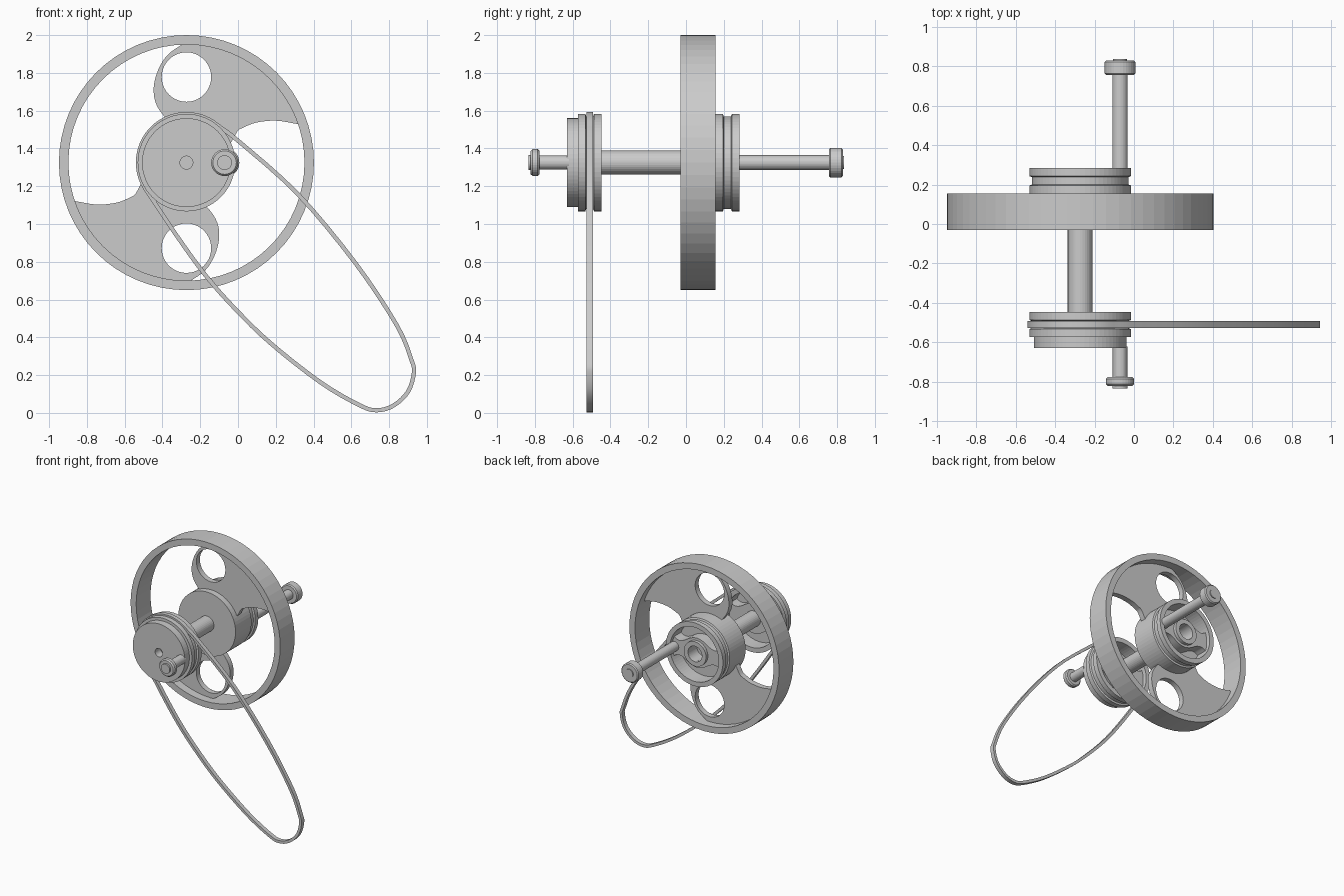
import bpy, bmesh, math
from mathutils import Vector

if "Cube" in bpy.data.objects:
    bpy.data.objects.remove(bpy.data.objects["Cube"])

CX, CZ = -0.273, 1.325     # wheel axis
PX = -0.071                # crank pin axis


def lathe(name, profile, x=CX, z=CZ, n=64):
    """Revolve a closed (radius, y) profile about a y axis."""
    bm = bmesh.new()
    rings = []
    for i in range(n):
        a = 2 * math.pi * i / n
        rings.append([bm.verts.new((x + r * math.cos(a), y, z + r * math.sin(a))) for r, y in profile])
    m = len(profile)
    for i in range(n):
        p, q = rings[i], rings[(i + 1) % n]
        for j in range(m):
            k = (j + 1) % m
            if profile[j][0] or profile[k][0]:
                bm.faces.new((p[j], p[k], q[k], q[j]))
    bmesh.ops.remove_doubles(bm, verts=bm.verts, dist=1e-5)
    bmesh.ops.recalc_face_normals(bm, faces=bm.faces)
    me = bpy.data.meshes.new(name)
    bm.to_mesh(me)
    bm.free()
    ob = bpy.data.objects.new(name, me)
    bpy.context.collection.objects.link(ob)
    return ob


def plate(name, loops, y0, y1):
    """Extrude flat (x, z) outlines between y0 and y1; inner loops become holes."""
    cu = bpy.data.curves.new(name, 'CURVE')
    cu.dimensions = '2D'
    cu.fill_mode = 'BOTH'
    cu.extrude = (y1 - y0) / 2
    for pts in loops:
        s = cu.splines.new('POLY')
        s.points.add(len(pts) - 1)
        for p, (x, z) in zip(s.points, pts):
            p.co = (x, z, 0, 1)
        s.use_cyclic_u = True
    ob = bpy.data.objects.new(name, cu)
    bpy.context.collection.objects.link(ob)
    ob.rotation_euler.x = math.pi / 2
    ob.location.y = (y0 + y1) / 2
    bpy.ops.object.select_all(action='DESELECT')
    ob.select_set(True)
    bpy.context.view_layer.objects.active = ob
    bpy.ops.object.convert(target='MESH')


def arc(x, z, r, a0, a1, n):
    return [(x + r * math.cos(math.radians(a0 + (a1 - a0) * i / n)),
             z + r * math.sin(math.radians(a0 + (a1 - a0) * i / n))) for i in range(n + 1)]


def smooth(pts, steps=4):
    """Open Catmull-Rom curve through the points."""
    v = [Vector(p) for p in pts]
    v = [2 * v[0] - v[1]] + v + [2 * v[-1] - v[-2]]
    out = []
    for a, b, c, d in zip(v, v[1:], v[2:], v[3:]):
        for i in range(steps):
            t = i / steps
            out.append(tuple(0.5 * (2 * b + (c - a) * t + (2 * a - 5 * b + 4 * c - d) * t * t
                                    + (3 * b - a - 3 * c + d) * t ** 3)))
    return out + [tuple(v[-2])]


# Flywheel rim
lathe("flywheel_rim", [(0.675, -0.03), (0.675, 0.155), (0.625, 0.155), (0.625, -0.03)])

# Two curved flywheel webs, each with a round hole
left = smooth([(-0.02, 0.628), (-0.1, 0.57), (-0.15, 0.49), (-0.173, 0.40), (-0.163, 0.317), (-0.116, 0.243), (-0.03, 0.16)])
right = smooth([(0.15, 0.0), (0.232, 0.10), (0.27, 0.165), (0.30, 0.185), (0.37, 0.212), (0.475, 0.222), (0.594, 0.203)])
rim_arc = arc(0, 0, 0.629, 19, 91, 18)[1:-1]
for label, s in (("upper", 1), ("lower", -1)):
    loops = [left + right + rim_arc, arc(0, 0.453, 0.131, 0, 351, 39)]
    plate(label + "_web", [[(CX + s * x, CZ + s * z) for x, z in lp] for lp in loops], 0.04, 0.085)

# Flywheel hub with grooved pulley, open at the back
lathe("rear_pulley", [(0, -0.01), (0.258, -0.01), (0.258, 0.195), (0.245, 0.2), (0.245, 0.238),
                      (0.258, 0.243), (0.258, 0.283), (0.22, 0.283), (0.22, 0.16), (0, 0.16)])

# Crank disc with grooved pulley, open at the back
lathe("front_pulley", [(0.034, -0.63), (0.235, -0.63), (0.235, -0.572), (0.258, -0.572), (0.258, -0.533),
                       (0.245, -0.528), (0.245, -0.492), (0.258, -0.487), (0.258, -0.447),
                       (0.22, -0.447), (0.22, -0.56), (0.034, -0.56)])

# Cross arms and hub bosses inside both pulleys
quarter = [(0.218, 0.085), (0.17, 0.06), (0.12, 0.07), (0.06, 0.105), (0, 0.12)]
half = quarter + [(-x, z) for x, z in quarter[-2::-1]]
top = smooth(half)
arm = top + [(-x, -z) for x, z in top]
outline = [(CX + x, CZ + z) for x, z in arm]
plate("rear_pulley_arm", [outline, arc(CX, CZ, 0.063, 0, 345, 23)], 0.16, 0.25)
plate("front_pulley_arm", [outline], -0.56, -0.48)
lathe("rear_boss", [(0.1, 0.16), (0.1, 0.275), (0.063, 0.275), (0.063, 0.16)], n=32)

# Main shaft
lathe("main_shaft", [(0, -0.56), (0.063, -0.56), (0.063, 0.0), (0, 0.0)], n=32)

# Crank pins with heads
lathe("rear_pin", [(0, 0.16), (0.039, 0.16), (0.039, 0.756), (0.07, 0.756), (0.078, 0.764), (0.078, 0.822),
                   (0.07, 0.83), (0.035, 0.83), (0.035, 0.837), (0, 0.837)], x=PX, n=32)
lathe("front_pin", [(0, -0.62), (0.037, -0.62), (0.037, -0.776), (0.062, -0.776), (0.071, -0.785), (0.071, -0.812),
                    (0.062, -0.822), (0.039, -0.822), (0.039, -0.835), (0, -0.835)], x=PX, n=32)

# Drive belt hanging from the front pulley
wrap = arc(CX, CZ, 0.268, 50, 212, 24)
hang = smooth([wrap[-1], (-0.335, 0.934), (-0.177, 0.717), (-0.018, 0.538), (0.166, 0.36), (0.43, 0.153),
               (0.64, 0.03), (0.736, 0.003), (0.83, 0.03), (0.91, 0.107), (0.942, 0.21), (0.93, 0.28),
               (0.85, 0.47), (0.63, 0.80), (0.325, 1.166), (0.01, 1.447), wrap[0]])
outer = wrap + hang[1:-1]
inner = []
for i, p in enumerate(outer):
    t = (Vector(outer[(i + 1) % len(outer)]) - Vector(outer[i - 1])).normalized()
    inner.append((p[0] - t.y * 0.022, p[1] + t.x * 0.022))
plate("drive_belt", [outer, inner], -0.527, -0.493)
